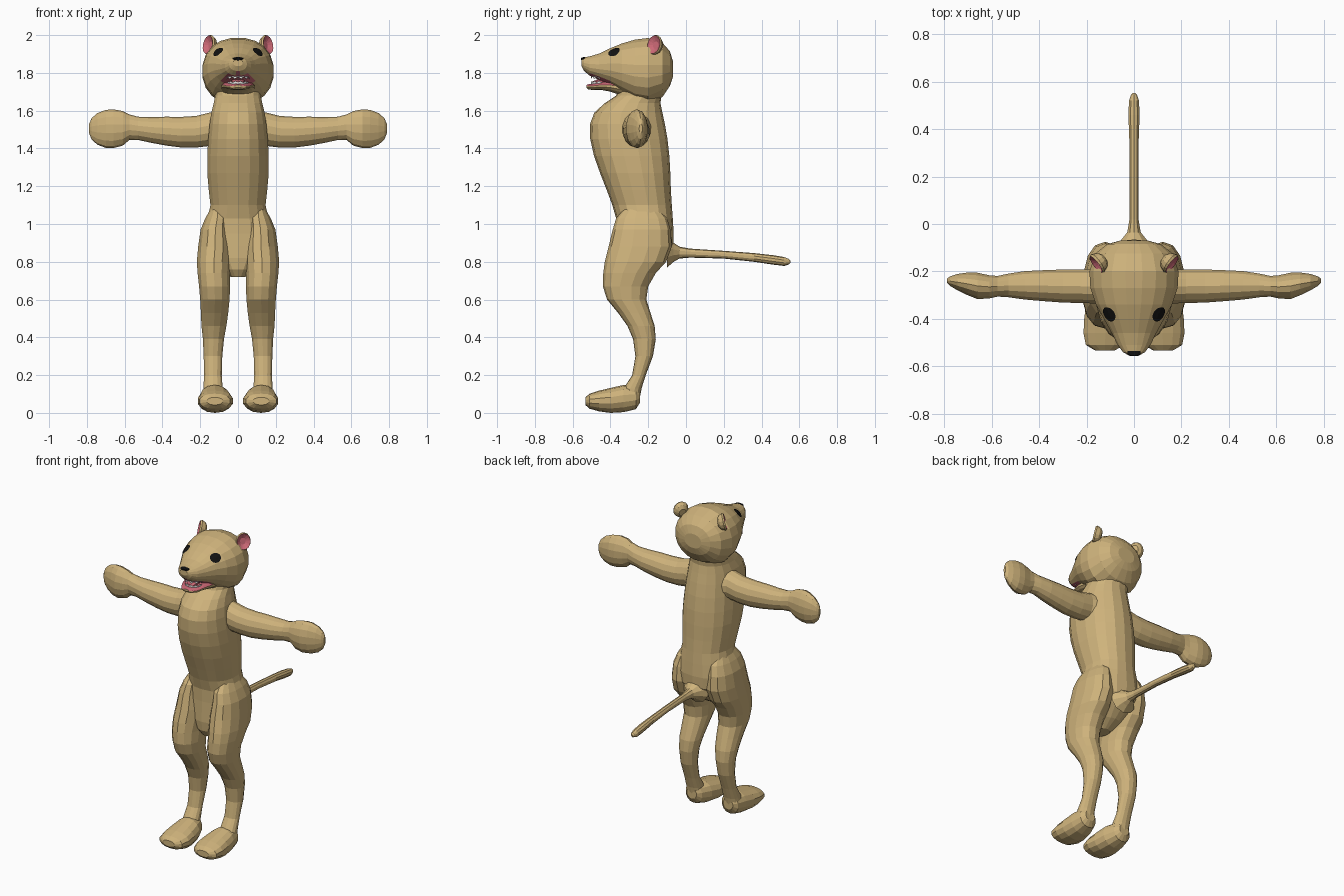
import bpy, bmesh, math
from mathutils import Vector
from mathutils.bvhtree import BVHTree


def material(name, rgb):
    m = bpy.data.materials.new(name)
    m.diffuse_color = (*rgb, 1)
    return m


FUR = material("tan fur", (0.62, 0.45, 0.20))
PINK = material("pink skin", (0.60, 0.14, 0.18))
WHITE = material("white teeth", (0.85, 0.85, 0.82))
BLACK = material("black", (0.006, 0.006, 0.006))


def finish(name, bm, mats, mirror=False, rule=None):
    bmesh.ops.recalc_face_normals(bm, faces=bm.faces)
    bm.normal_update()
    me = bpy.data.meshes.new(name)
    for f in bm.faces:
        f.material_index = rule(f) if rule else 0
    bm.to_mesh(me)
    bm.free()
    for m in mats:
        me.materials.append(m)
    ob = bpy.data.objects.new(name, me)
    bpy.context.collection.objects.link(ob)
    if mirror:
        ob.modifiers.new("mirror", 'MIRROR').use_mirror_merge = False
    return ob


def loft(name, axis, rows, sides=16, mats=(FUR,), mirror=False, rule=None, power=2.2):
    """Rows hold a position along the axis and the extents in the two other axes."""
    bm = bmesh.new()
    rings = []
    for t, a0, a1, b0, b1 in rows:
        ring = []
        for i in range(sides):
            w = 2 * math.pi * (i + 0.5) / sides
            c, s = math.cos(w), math.sin(w)
            a = (a0 + a1) / 2 + (a1 - a0) / 2 * math.copysign(abs(c) ** (2 / power), c)
            b = (b0 + b1) / 2 + (b1 - b0) / 2 * math.copysign(abs(s) ** (2 / power), s)
            co = {'x': (t, a, b), 'y': (a, t, b), 'z': (a, b, t)}[axis]
            ring.append(bm.verts.new(co))
        rings.append(ring)
    for r, q in zip(rings, rings[1:]):
        for i in range(sides):
            j = (i + 1) % sides
            bm.faces.new((r[i], r[j], q[j], q[i]))
    bm.faces.new(rings[0])
    bm.faces.new(rings[-1])
    return finish(name, bm, mats, mirror, rule)


def sym(rows):
    return [(t, -w, w, lo, hi) for t, w, lo, hi in rows]


# Torso with neck: height, half width, front, back
loft("torso", 'z', sym([
    (0.72, .04, -.34, -.24), (0.76, .08, -.365, -.17), (0.82, .13, -.372, -.10),
    (0.88, .17, -.37, -.068), (0.95, .18, -.368, -.065), (1.03, .163, -.37, -.07),
    (1.10, .148, -.39, -.075), (1.18, .157, -.42, -.08), (1.27, .165, -.455, -.083),
    (1.36, .165, -.487, -.088), (1.45, .16, -.507, -.098), (1.53, .152, -.508, -.112),
    (1.59, .143, -.485, -.125), (1.64, .13, -.43, -.135), (1.68, .122, -.37, -.13),
    (1.75, .13, -.34, -.11)]), sides=18)

# Head: depth position, half width, bottom, top
head = loft("head", 'y', sym([
    (-.07, .06, 1.775, 1.865), (-.085, .115, 1.73, 1.915), (-.125, .165, 1.67, 1.962),
    (-.20, .19, 1.63, 1.987), (-.27, .186, 1.645, 1.978), (-.34, .162, 1.69, 1.957),
    (-.40, .128, 1.73, 1.932), (-.46, .095, 1.762, 1.903), (-.51, .07, 1.785, 1.888),
    (-.54, .047, 1.81, 1.882), (-.553, .025, 1.835, 1.873)]), sides=20, mats=(FUR, PINK),
    rule=lambda f: int(f.normal.z < -.75 and f.calc_center_median().y < -.42))

# Lower jaw with open mouth
loft("lower_jaw", 'y', sym([
    (-.34, .09, 1.68, 1.76), (-.40, .088, 1.70, 1.758), (-.45, .077, 1.71, 1.753),
    (-.495, .06, 1.709, 1.744), (-.518, .042, 1.713, 1.740), (-.527, .02, 1.722, 1.736)]),
    mats=(FUR, PINK), rule=lambda f: int(f.normal.z > .3))
loft("tongue", 'y', sym([
    (-.40, .035, 1.74, 1.775), (-.46, .035, 1.74, 1.768), (-.495, .022, 1.738, 1.756)]),
    sides=10, mats=(PINK,))


def tooth_row(name, radius_x, z_root, z_tip):
    bm = bmesh.new()
    prev = None
    for i in range(13):
        w = math.pi * i / 12
        x, y = radius_x * math.cos(w), -.445 - .058 * math.sin(w)
        tip = z_root + (z_tip - z_root) * (1 if i % 2 else .65)
        pair = (bm.verts.new((x, y, z_root)), bm.verts.new((x, y, tip)))
        if prev:
            bm.faces.new((*prev, *pair[::-1]))
        prev = pair
    finish(name, bm, (WHITE,))


tooth_row("upper_teeth", .062, 1.80, 1.768)
tooth_row("lower_teeth", .055, 1.735, 1.757)

# Arms with mitten hands: x, front, back, bottom, top
loft("arm", 'x', [
    (.08, -.36, -.17, 1.39, 1.60), (.15, -.337, -.192, 1.413, 1.59),
    (.22, -.335, -.19, 1.405, 1.572), (.30, -.333, -.19, 1.405, 1.567),
    (.38, -.327, -.193, 1.415, 1.568), (.46, -.32, -.197, 1.43, 1.566),
    (.53, -.31, -.208, 1.445, 1.568), (.575, -.307, -.218, 1.445, 1.58),
    (.61, -.315, -.215, 1.415, 1.598), (.66, -.318, -.204, 1.402, 1.607),
    (.70, -.302, -.203, 1.403, 1.604), (.745, -.28, -.21, 1.42, 1.587),
    (.775, -.262, -.22, 1.448, 1.56), (.788, -.248, -.23, 1.48, 1.53)],
    sides=14, mirror=True, power=2)

# Legs: height, inner, outer, front, back
loft("leg", 'z', [
    (1.09, .07, .14, -.32, -.15), (1.03, .045, .175, -.37, -.10),
    (.97, .04, .20, -.388, -.082), (.88, .03, .213, -.41, -.075),
    (.80, .035, .22, -.43, -.105), (.74, .04, .216, -.438, -.16),
    (.67, .04, .208, -.44, -.20), (.60, .043, .202, -.418, -.21),
    (.53, .05, .198, -.36, -.188), (.46, .06, .195, -.31, -.166),
    (.39, .073, .187, -.28, -.16), (.30, .082, .183, -.268, -.175),
    (.20, .085, .18, -.285, -.213), (.13, .08, .185, -.33, -.235),
    (.05, .08, .185, -.34, -.25)], sides=14, mirror=True)

# Feet: depth position, inner, outer, bottom, top
loft("foot", 'y', [
    (-.243, .095, .165, .055, .12), (-.265, .07, .188, .02, .145),
    (-.33, .043, .203, .004, .148), (-.40, .03, .212, .0, .132),
    (-.46, .025, .215, .008, .118), (-.51, .04, .205, .022, .102),
    (-.533, .08, .165, .042, .082)], sides=14, mirror=True)

# Tail
loft("tail", 'y', sym([
    (-.10, .09, .77, .93), (-.065, .055, .80, .90), (-.035, .03, .817, .88),
    (.02, .02, .822, .87), (.20, .02, .817, .858), (.36, .021, .80, .846),
    (.46, .025, .785, .835), (.52, .022, .778, .825), (.545, .013, .786, .815),
    (.552, .006, .794, .806)]), sides=10, power=2)

# Cupped ears, facing outward and forward
n = Vector((.78, -.58, .22)).normalized()
side = n.cross(Vector((0, 0, 1))).normalized()
up = side.cross(n)
bm = bmesh.new()
rings = []
for off, r in [(-.035, .025), (-.022, .044), (0, .054), (.010, .049), (.002, .038), (-.008, .02)]:
    rings.append([bm.verts.new(Vector((.153, -.165, 1.948)) + n * off
                  + side * r * .85 * math.cos(a) + up * r * math.sin(a))
                  for a in [math.tau * i / 14 for i in range(14)]])
pink_faces = set()
for k, (r, q) in enumerate(zip(rings, rings[1:])):
    for i in range(14):
        f = bm.faces.new((r[i], r[i - 1], q[i - 1], q[i]))
        if k >= 3:
            pink_faces.add(f)
bm.faces.new(rings[0])
pink_faces.add(bm.faces.new(rings[-1]))
finish("ear", bm, (FUR, PINK), True, lambda f: int(f in pink_faces))

# Eyes: thin discs wrapped onto the head surface
hb = bmesh.new()
hb.from_mesh(head.data)
tree = BVHTree.FromBMesh(hb)
centre, n, _, _ = tree.find_nearest(Vector((.108, -.383, 1.915)))
side = n.cross(Vector((0, 0, 1))).normalized()
up = side.cross(n)
bm = bmesh.new()
prev = None
for r in (.006, .02, .034):
    ring = []
    for i in range(14):
        a = math.tau * i / 14
        p = centre + side * r * math.cos(a) + up * r * .95 * math.sin(a)
        q, m, _, _ = tree.find_nearest(p)
        ring.append(bm.verts.new(q + n * .006))
    if prev:
        for i in range(14):
            bm.faces.new((prev[i - 1], prev[i], ring[i], ring[i - 1]))
    else:
        bm.faces.new(ring)
    prev = ring
hb.free()
if sum((f.normal.dot(n) for f in bm.faces)) < 0:
    bmesh.ops.reverse_faces(bm, faces=bm.faces)
finish("eye", bm, (BLACK,), True)

# Nose pad
loft("nose", 'y', sym([(-.535, .03, 1.866, 1.884), (-.552, .027, 1.866, 1.882),
                       (-.557, .016, 1.868, 1.878)]), sides=10, mats=(BLACK,))
